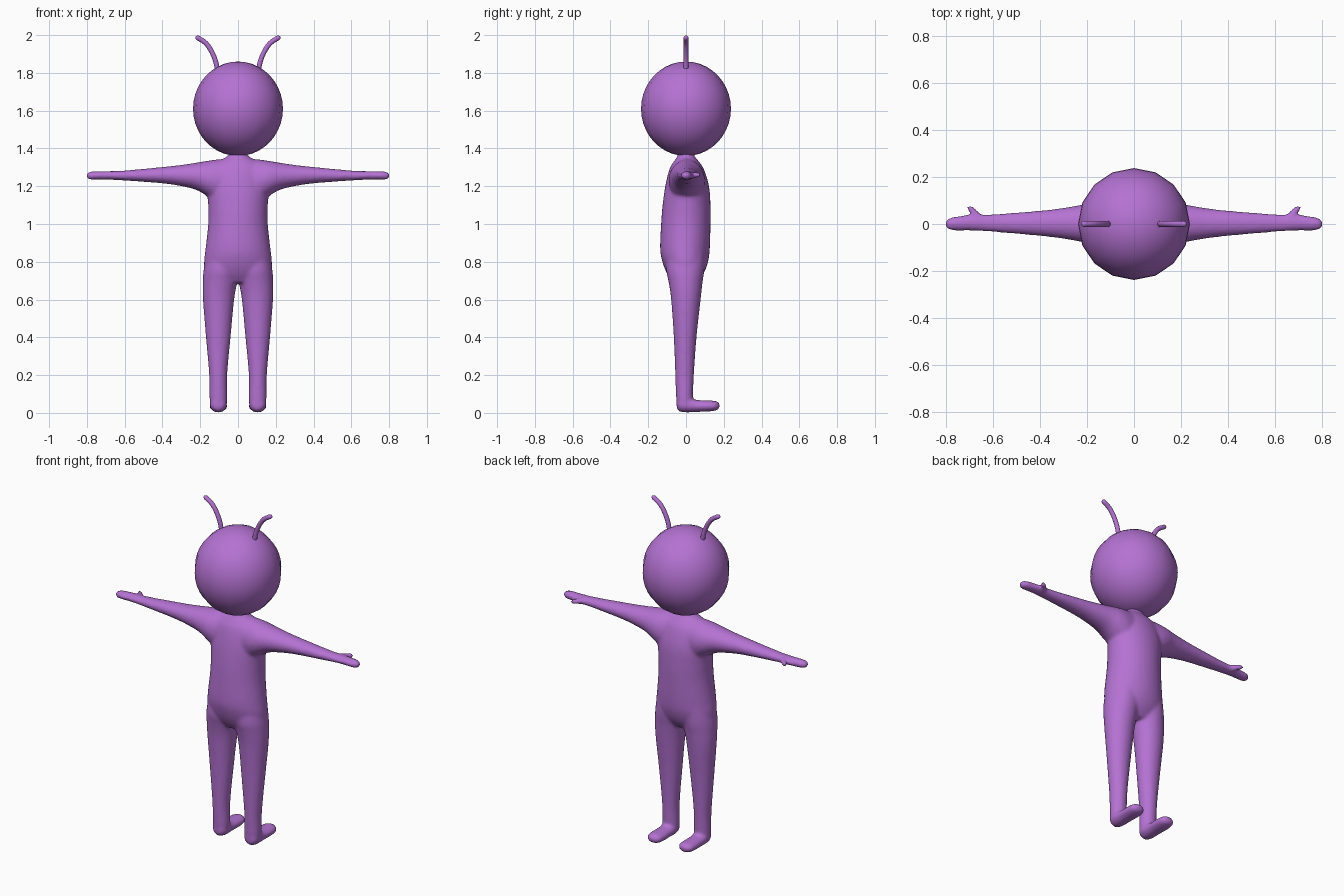
import bpy, bmesh, math
from mathutils import Vector

if "Cube" in bpy.data.objects:
    bpy.data.objects.remove(bpy.data.objects["Cube"])

purple = bpy.data.materials.new("purple_skin")
purple.diffuse_color = (0.46, 0.17, 0.65, 1)
purple.use_nodes = True
purple.node_tree.nodes["Principled BSDF"].inputs["Base Color"].default_value = purple.diffuse_color


def smooth_sections(rows, steps=5):
    """Catmull-Rom interpolation of section rows."""
    rows = [Vector(r) for r in rows]
    out = []
    for i in range(len(rows) - 1):
        p0, p1 = rows[max(i - 1, 0)], rows[i]
        p2, p3 = rows[i + 1], rows[min(i + 2, len(rows) - 1)]
        for k in range(steps):
            t = k / steps
            out.append(0.5 * (2 * p1 + (p2 - p0) * t
                              + (2 * p0 - 5 * p1 + 4 * p2 - p3) * t * t
                              + (3 * p1 - p0 - 3 * p2 + p3) * t ** 3))
    return out + [rows[-1]]


def loft(bm, rows, place, n=24):
    """Closed tube of elliptical sections: (along, low_a, high_a, low_b, high_b)."""
    rings = []
    for d, a0, a1, b0, b1 in smooth_sections(rows):
        ring = []
        for i in range(n):
            t = 2 * math.pi * i / n
            a = (a0 + a1) / 2 + (a1 - a0) / 2 * math.cos(t)
            b = (b0 + b1) / 2 + (b1 - b0) / 2 * math.sin(t)
            ring.append(bm.verts.new(place(d, a, b)))
        rings.append(ring)
    for r, q in zip(rings, rings[1:]):
        for i in range(n):
            j = (i + 1) % n
            bm.faces.new((r[i], r[j], q[j], q[i]))
    bm.faces.new(rings[0][::-1])
    bm.faces.new(rings[-1])


def finish(name, bm):
    bmesh.ops.recalc_face_normals(bm, faces=bm.faces)
    me = bpy.data.meshes.new(name)
    bm.to_mesh(me)
    bm.free()
    me.materials.append(purple)
    me.polygons.foreach_set("use_smooth", [True] * len(me.polygons))
    ob = bpy.data.objects.new(name, me)
    bpy.context.collection.objects.link(ob)
    return ob


# Body: torso, arms, legs and feet fused into one soft skin
bm = bmesh.new()
torso = [(0.69, -0.10, 0.10, -0.07, 0.06), (0.74, -0.17, 0.17, -0.102, 0.095),
         (0.80, -0.18, 0.18, -0.125, 0.117), (0.87, -0.172, 0.172, -0.137, 0.126),
         (1.0, -0.158, 0.158, -0.132, 0.130), (1.1, -0.158, 0.158, -0.124, 0.130),
         (1.2, -0.165, 0.165, -0.110, 0.122), (1.29, -0.15, 0.15, -0.088, 0.095),
         (1.335, -0.10, 0.10, -0.062, 0.065), (1.36, -0.055, 0.055, -0.045, 0.045),
         (1.40, -0.045, 0.045, -0.042, 0.042)]
loft(bm, torso, lambda d, a, b: (a, b, d), 32)

arm = [(0.0, -0.08, 0.09, 1.12, 1.345), (0.10, -0.09, 0.10, 1.11, 1.343),
       (0.16, -0.09, 0.098, 1.145, 1.335), (0.22, -0.077, 0.083, 1.180, 1.325),
       (0.30, -0.063, 0.069, 1.200, 1.313), (0.40, -0.051, 0.057, 1.215, 1.302),
       (0.60, -0.034, 0.042, 1.230, 1.283), (0.69, -0.028, 0.040, 1.234, 1.280),
       (0.76, -0.028, 0.032, 1.234, 1.279), (0.788, -0.024, 0.024, 1.236, 1.276),
       (0.801, -0.015, 0.014, 1.245, 1.268)]
leg = [(0.03, 0.066, 0.143, -0.045, 0.03), (0.07, 0.057, 0.151, -0.052, 0.036),
       (0.2, 0.057, 0.153, -0.057, 0.042), (0.4, 0.039, 0.170, -0.065, 0.056),
       (0.6, 0.020, 0.186, -0.079, 0.078), (0.69, 0.004, 0.187, -0.092, 0.088),
       (0.76, -0.01, 0.182, -0.105, 0.098), (0.85, 0.0, 0.165, -0.1, 0.1)]
foot = [(-0.050, 0.085, 0.123, 0.025, 0.065), (-0.035, 0.065, 0.143, 0.007, 0.085),
        (0.0, 0.058, 0.150, 0.002, 0.085), (0.05, 0.060, 0.148, 0.004, 0.070),
        (0.11, 0.056, 0.152, 0.007, 0.066), (0.155, 0.061, 0.147, 0.011, 0.064),
        (0.178, 0.083, 0.125, 0.024, 0.053)]
thumb = [(0.01, 0.615, 0.665, 1.240, 1.276), (0.045, 0.655, 0.695, 1.242, 1.276),
         (0.065, 0.676, 0.712, 1.243, 1.275), (0.078, 0.690, 0.712, 1.250, 1.270)]
for s in (1, -1):
    loft(bm, arm, lambda d, a, b: (s * d, a, b))
    loft(bm, thumb, lambda d, a, b: (s * a, d, b), 16)
    loft(bm, leg, lambda d, a, b: (s * a, b, d))
    loft(bm, foot, lambda d, a, b: (s * a, d, b))
body = finish("body", bm)
skin = body.modifiers.new("fuse", 'REMESH')
skin.mode = 'VOXEL'
skin.voxel_size = 0.009
skin.use_smooth_shade = True
soften = body.modifiers.new("soften", 'SMOOTH')
soften.factor = 0.5
soften.iterations = 7

# Head: slightly tall ball
bm = bmesh.new()
bmesh.ops.create_uvsphere(bm, u_segments=16, v_segments=20, radius=1)
for v in bm.verts:
    v.co = (v.co.x * 0.238, v.co.y * 0.238, 1.61 + v.co.z * 0.25)
finish("head", bm)

# Antennae: thin curved stalks with rounded tips
for s, side in ((1, "right"), (-1, "left")):
    path = smooth_sections([(0.108, 0, 1.81), (0.118, 0, 1.86), (0.138, 0, 1.91),
                            (0.170, 0, 1.957), (0.213, 0, 1.986)], 4)
    tip_dir = (path[-1] - path[-2]).normalized()
    stations = [(p, 0.013) for p in path]
    stations += [(path[-1] + tip_dir * 0.007, 0.010), (path[-1] + tip_dir * 0.012, 0.004)]
    bm = bmesh.new()
    rings = []
    for i, (p, r) in enumerate(stations):
        t = (stations[min(i + 1, len(stations) - 1)][0] - stations[max(i - 1, 0)][0]).normalized()
        nrm = Vector((t.z, 0, -t.x))
        rings.append([bm.verts.new(((p.x + nrm.x * r * math.cos(k * math.pi / 6)) * s,
                                    r * math.sin(k * math.pi / 6),
                                    p.z + nrm.z * r * math.cos(k * math.pi / 6)))
                      for k in range(12)])
    for a, b in zip(rings, rings[1:]):
        for k in range(12):
            j = (k + 1) % 12
            bm.faces.new((a[k], a[j], b[j], b[k]))
    bm.faces.new(rings[0])
    bm.faces.new(rings[-1])
    finish(side + "_antenna", bm)
